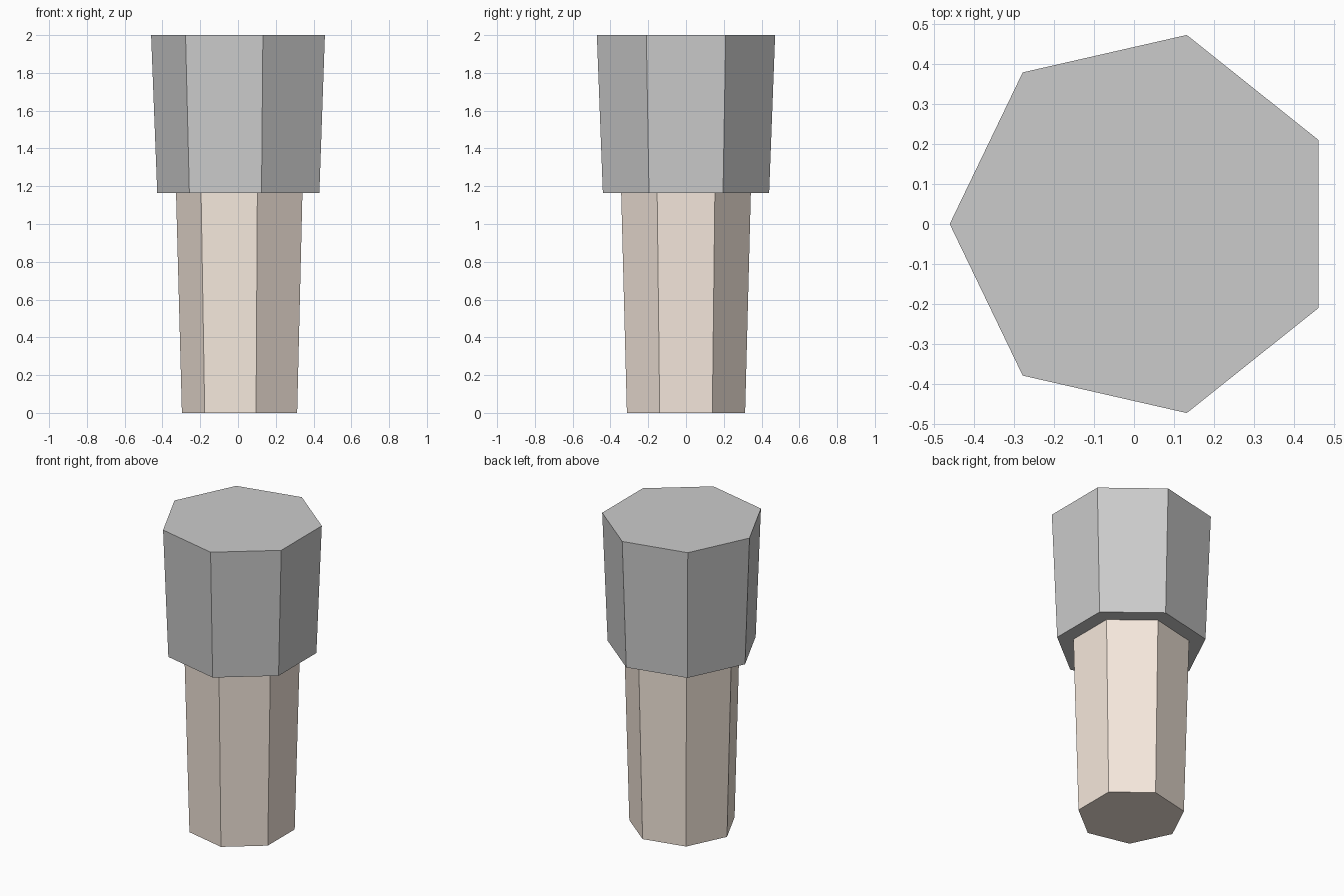
import bpy, math

if "Cube" in bpy.data.objects:
    bpy.data.objects.remove(bpy.data.objects["Cube"])

SIDES = 7
CENTRE_X = 0.024  # offset so the heptagon's bounds are centred on x = 0
STEP_Z = 1.165


def tapered_prism(name, r_bottom, r_top, z0, z1, color=None):
    bpy.ops.mesh.primitive_cone_add(vertices=SIDES, radius1=1, radius2=1,
                                    depth=1, end_fill_type='NGON')
    obj = bpy.context.object
    obj.name = name
    # place both rings with one corner pointing to -x
    for v in obj.data.vertices:
        top = v.co.z > 0
        r, z = (r_top, z1) if top else (r_bottom, z0)
        i = round((math.atan2(v.co.y, v.co.x) - math.pi / 2) / (math.tau / SIDES))
        a = math.pi + i * math.tau / SIDES
        v.co = (CENTRE_X + r * math.cos(a), r * math.sin(a), z)
    obj.data.update()
    if color:
        mat = bpy.data.materials.new(name + "_color")
        mat.diffuse_color = color
        mat.use_nodes = True
        mat.node_tree.nodes["Principled BSDF"].inputs["Base Color"].default_value = mat.diffuse_color
        obj.data.materials.append(mat)
    return obj


# slim lower shaft
tapered_prism("shaft", 0.321, 0.352, 0, STEP_Z, (0.92, 0.81, 0.72, 1))
# wider upper head
tapered_prism("head", 0.4515, 0.484, STEP_Z, 2)
